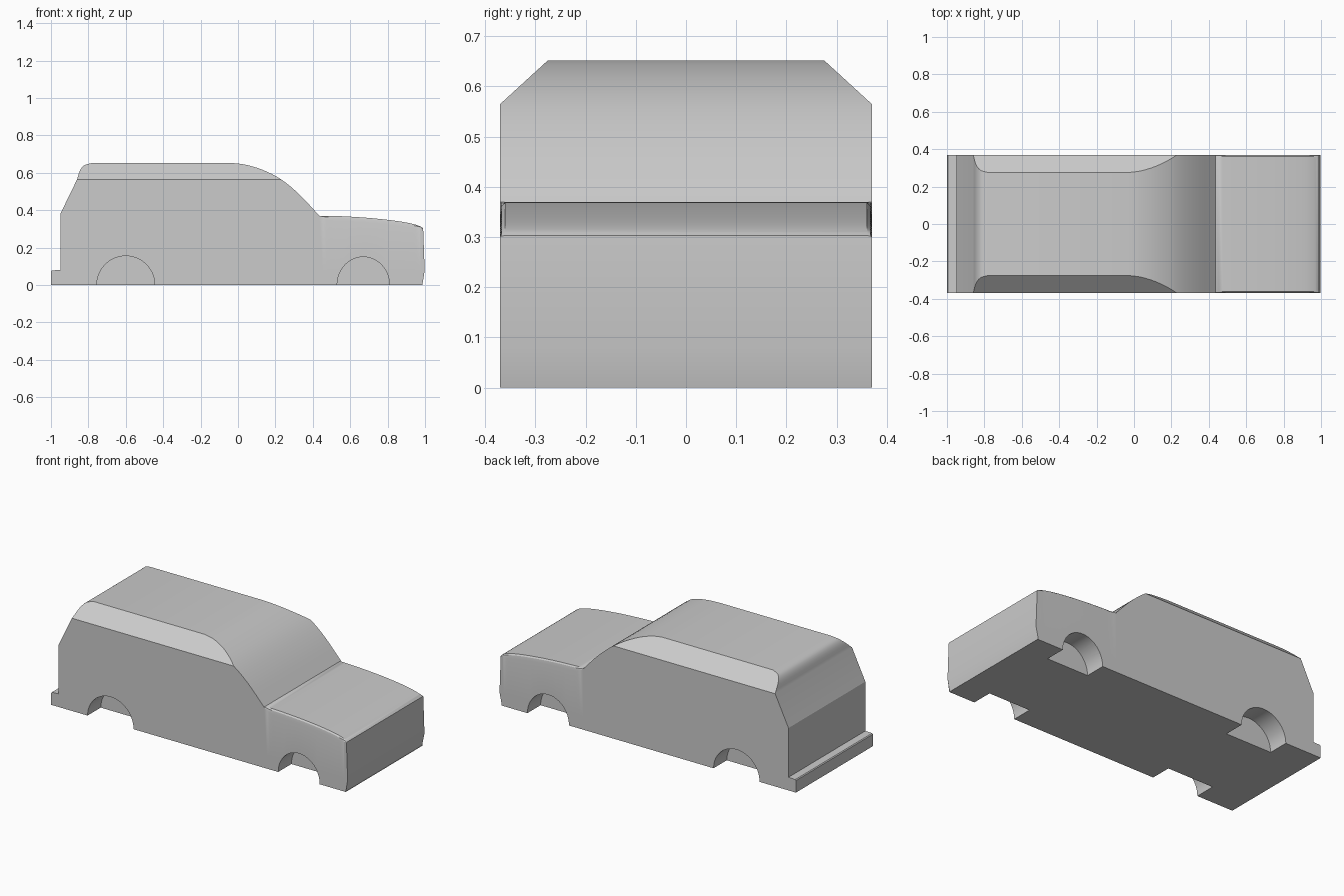
import bpy, bmesh, math
from mathutils import Vector

if "Cube" in bpy.data.objects:
    bpy.data.objects.remove(bpy.data.objects["Cube"])

W = 0.37  # half width of the body
paint = bpy.data.materials.new("light_grey")
paint.diffuse_color = (0.6, 0.6, 0.6, 1)
paint.use_nodes = True
paint.node_tree.nodes["Principled BSDF"].inputs["Base Color"].default_value = paint.diffuse_color


def finish(name, bm):
    bmesh.ops.recalc_face_normals(bm, faces=bm.faces[:])
    me = bpy.data.meshes.new(name)
    bm.to_mesh(me)
    bm.free()
    ob = bpy.data.objects.new(name, me)
    bpy.context.collection.objects.link(ob)
    me.materials.append(paint)
    return ob


def prism(profile, y0, y1):
    """Extrude an x/z outline along y."""
    bm = bmesh.new()
    f = bm.faces.new([bm.verts.new((x, y0, z)) for x, z in profile])
    ext = bmesh.ops.extrude_face_region(bm, geom=[f])["geom"]
    for v in ext:
        if isinstance(v, bmesh.types.BMVert):
            v.co.y = y1
    bmesh.ops.recalc_face_normals(bm, faces=bm.faces[:])
    return bm


def smooth_pts(pts, n=4):
    """Catmull-Rom curve through the points."""
    p = [Vector(q) for q in pts]
    p = [2 * p[0] - p[1]] + p + [2 * p[-1] - p[-2]]
    out = []
    for i in range(1, len(p) - 2):
        a, b, c, d = p[i - 1:i + 3]
        for k in range(n):
            t = k / n
            out.append(0.5 * (2 * b + (c - a) * t + (2 * a - 5 * b + 4 * c - d) * t * t
                              + (3 * b - a - 3 * c + d) * t ** 3))
    return out + [p[-2]]


# cabin: side outline with rear step, sloped tail, curved windscreen
windscreen = smooth_pts([(-0.03, 0.652), (0.04, 0.643), (0.13, 0.616), (0.23, 0.565),
                         (0.33, 0.482), (0.435, 0.37)])
tail = smooth_pts([(-0.86, 0.565), (-0.845, 0.612), (-0.822, 0.64), (-0.78, 0.652)], 3)
outline = [(-1, 0), (-1, 0.073), (-0.995, 0.078), (-0.95, 0.08), (-0.95, 0.38)]
outline += [tuple(p) for p in tail + windscreen] + [(0.435, 0)]
bm = prism(outline, -W, W)
# slanted cuts along both roof edges
for s in (-1, 1):
    cut = bmesh.ops.bisect_plane(bm, geom=bm.verts[:] + bm.edges[:] + bm.faces[:],
                                 plane_co=(0, s * W, 0.565), plane_no=(0, s * 0.087, 0.095),
                                 clear_outer=True)["geom_cut"]
    bmesh.ops.holes_fill(bm, edges=[e for e in bm.edges if e.is_boundary], sides=0)
cabin = finish("cabin", bm)

# bonnet: lofted sections with rounded upper edges
top = smooth_pts([(0.435, 0.37), (0.52, 0.369), (0.68, 0.36), (0.82, 0.346), (0.92, 0.33),
                  (0.97, 0.315), (0.99, 0.303)])
bm = bmesh.new()
rings = []
for i, (x, z) in enumerate(top):
    d = max(0.003, 0.026 * min(1, (x - 0.43) / 0.05, (0.995 - x) / 0.05))
    last = i == len(top) - 1
    half = [(x - 0.008 * last, W, 0), (x + 0.008 * last, W, 0.077), (x, W, z - d),
            (x, W - 0.003, z - 0.3 * d), (x, W - 0.01, z)]
    left = [bm.verts.new(p) for p in half]
    right = [bm.verts.new((p[0], -p[1], p[2])) for p in half]
    rings.append(left + right[::-1])
for a, b in zip(rings, rings[1:]):
    for j in range(10):
        k = (j + 1) % 10
        bm.faces.new((a[j], a[k], b[k], b[j]))
for r in (rings[0], rings[-1]):
    for j in range(4):
        bm.faces.new((r[j], r[j + 1], r[8 - j], r[9 - j]))
bonnet = finish("bonnet", bm)

# wheel arches cut into both sides
for body, cx, r, h in ((cabin, -0.6, 0.155, 0.155), (bonnet, 0.67, 0.14, 0.15)):
    for s in (-1, 1):
        arch = [(cx + r * math.cos(math.pi * k / 24), h * math.sin(math.pi * k / 24))
                for k in range(25)]
        arch = [(cx + r, -0.1)] + arch + [(cx - r, -0.1)]
        cutter = finish("arch_cutter", prism(arch, s * (W - 0.127), s * (W + 0.1)))
        cutter.hide_render = True
        mod = body.modifiers.new("arch", "BOOLEAN")
        mod.operation = "DIFFERENCE"
        mod.solver = "EXACT"
        mod.object = cutter
        bpy.context.view_layer.objects.active = body
        bpy.ops.object.modifier_apply(modifier=mod.name)
        bpy.data.objects.remove(cutter)

# smooth curves, crisp edges
for ob in (cabin, bonnet):
    bpy.ops.object.select_all(action="DESELECT")
    ob.select_set(True)
    bpy.context.view_layer.objects.active = ob
    bpy.ops.object.shade_smooth_by_angle(angle=math.radians(20))
